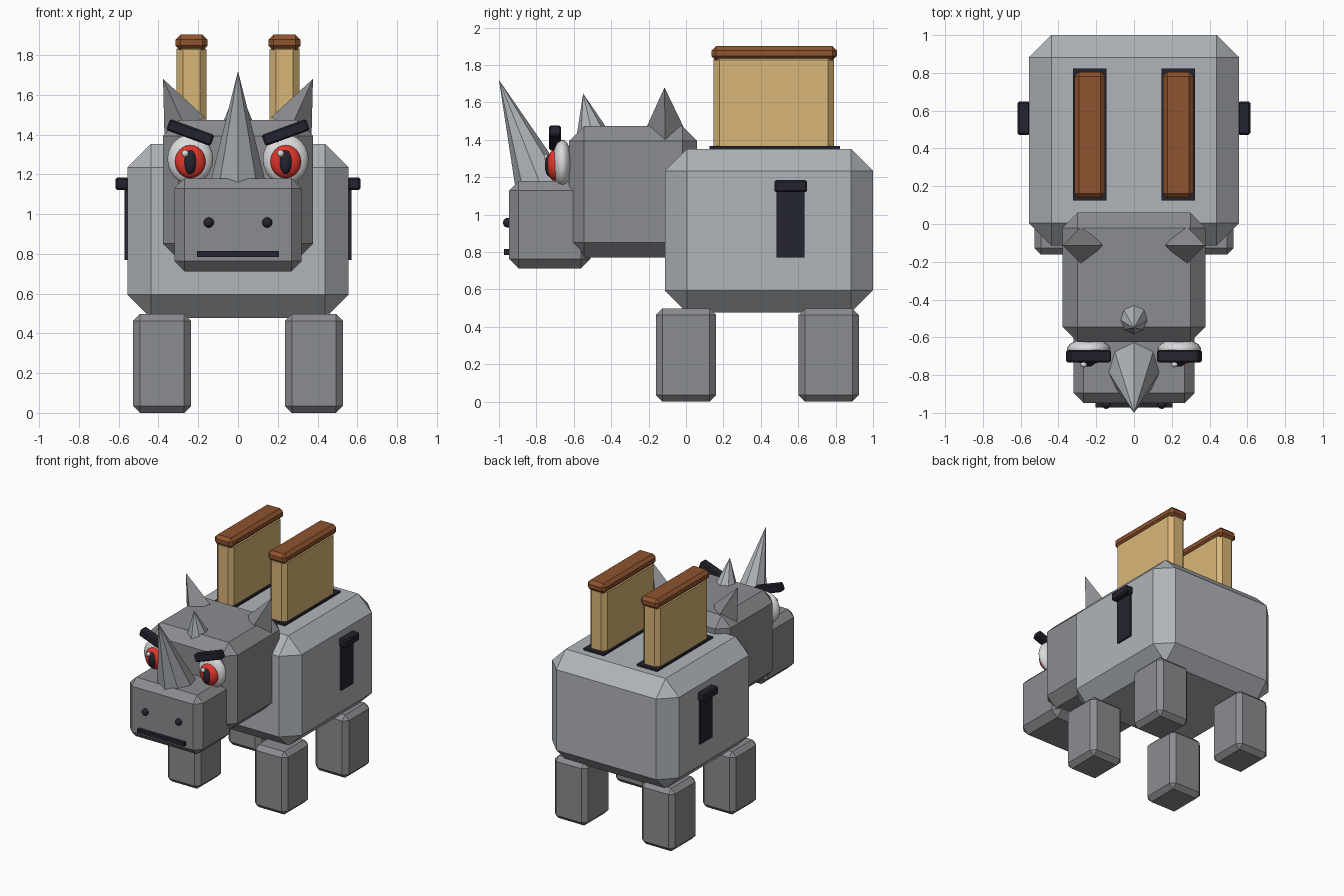
import bpy, bmesh, math
from mathutils import Matrix, Vector

if "Cube" in bpy.data.objects:
    bpy.data.objects.remove(bpy.data.objects["Cube"])


def material(name, r, g, b):
    m = bpy.data.materials.new(name)
    lin = [(c / 255 / 12.92) if c < 10 else ((c / 255 + 0.055) / 1.055) ** 2.4 for c in (r, g, b)]
    m.diffuse_color = (*lin, 1)
    m.use_nodes = True
    m.node_tree.nodes["Principled BSDF"].inputs["Base Color"].default_value = m.diffuse_color
    return m


LIGHT = material("light_grey", 176, 180, 185)
GREY = material("mid_grey", 139, 140, 144)
BREAD = material("bread", 217, 182, 119)
CRUST = material("crust_brown", 142, 83, 46)
DARK = material("near_black", 36, 36, 48)
RED = material("iris_red", 226, 54, 44)
WHITE = material("eye_white", 218, 218, 220)


def finish(name, bm, mat, smooth=False):
    me = bpy.data.meshes.new(name)
    bmesh.ops.recalc_face_normals(bm, faces=bm.faces)
    for f in bm.faces:
        f.smooth = smooth
    bm.to_mesh(me)
    bm.free()
    me.materials.append(mat)
    ob = bpy.data.objects.new(name, me)
    bpy.context.collection.objects.link(ob)
    return ob


def box(name, mat, x, y, z, chamfer=0.0, roll=0.0):
    """Chamfered box from (min, max) ranges, rolled about the y axis."""
    bm = bmesh.new()
    bmesh.ops.create_cube(bm, size=1)
    size = [r[1] - r[0] for r in (x, y, z)]
    bmesh.ops.scale(bm, vec=size, verts=bm.verts)
    if chamfer:
        bmesh.ops.bevel(bm, geom=bm.edges[:], offset=chamfer, segments=1,
                        affect='EDGES', profile=0.5)
    centre = Vector([(r[0] + r[1]) / 2 for r in (x, y, z)])
    bm.transform(Matrix.Translation(centre) @ Matrix.Rotation(roll, 4, 'Y'))
    return finish(name, bm, mat)


def ball(name, mat, centre, radii, segs=24):
    bm = bmesh.new()
    bmesh.ops.create_uvsphere(bm, u_segments=segs, v_segments=segs // 2, radius=1)
    bmesh.ops.scale(bm, vec=radii, verts=bm.verts)
    bmesh.ops.translate(bm, vec=centre, verts=bm.verts)
    return finish(name, bm, mat, True)


def spike(name, mat, base, tip, radius, sides):
    """Pointed cone whose axis runs from base to tip."""
    base, tip = Vector(base), Vector(tip)
    axis = tip - base
    bm = bmesh.new()
    bmesh.ops.create_cone(bm, cap_ends=True, segments=sides, radius1=radius,
                          radius2=0, depth=axis.length)
    bmesh.ops.remove_doubles(bm, verts=bm.verts, dist=1e-5)
    turn = Vector((0, 0, 1)).rotation_difference(axis.normalized()).to_matrix().to_4x4()
    bm.transform(Matrix.Translation((base + tip) / 2) @ turn)
    return finish(name, bm, mat)


def span(centre, half):
    return (centre - half, centre + half)


# Body, head and snout
box("body", LIGHT, (-0.556, 0.556), (-0.113, 1.0), (0.477, 1.352), 0.118)
box("head", GREY, (-0.378, 0.378), (-0.625, 0.06), (0.772, 1.473), 0.08)
box("snout", GREY, (-0.32, 0.32), (-0.947, -0.51), (0.712, 1.18), 0.052)
box("mouth", DARK, (-0.205, 0.205), (-0.972, -0.93), (0.785, 0.815))

# Horns
spike("nose_horn", LIGHT, (0, -0.76, 1.115), (0, -1.0, 1.72), 0.15, 8)
spike("brow_horn", LIGHT, (0, -0.505, 1.45), (0, -0.55, 1.648), 0.08, 8)

for s, side in ((-1, "left"), (1, "right")):
    # Legs
    for part, y in (("front", 0.0), ("back", 0.763)):
        box(f"{part}_leg_{side}", GREY, span(s * 0.382, 0.146), span(y, 0.161),
            (0, 0.498), 0.035)

    # Toast slices standing in their slots
    x = s * 0.234
    box(f"slot_{side}", DARK, span(x, 0.089), (0.125, 0.823), (1.34, 1.367))
    box(f"toast_{side}", BREAD, span(x, 0.075), (0.147, 0.79), (1.3, 1.86), 0.032)
    box(f"crust_{side}", CRUST, span(x, 0.08), (0.137, 0.806), (1.823, 1.902), 0.024)

    # Lever track and knob on each flank
    box(f"lever_track_{side}", DARK, span(s * 0.555, 0.016), (0.485, 0.633), (0.77, 1.17))
    box(f"lever_knob_{side}", DARK, span(s * 0.583, 0.034), (0.472, 0.648), (1.12, 1.184), 0.01)

    # Ears
    spike(f"ear_{side}", GREY, (s * 0.268, -0.112, 1.44), (s * 0.377, -0.115, 1.68), 0.112, 4)

    # Eyes: the glint sits on the same side of both
    x = s * 0.24
    ball(f"eyeball_{side}", WHITE, (x, -0.662, 1.275), (0.115, 0.053, 0.125))
    ball(f"iris_{side}", RED, (x, -0.702, 1.264), (0.077, 0.042, 0.083))
    ball(f"pupil_{side}", DARK, (x, -0.725, 1.262), (0.034, 0.03, 0.062))
    ball(f"glint_{side}", WHITE, (x - 0.026, -0.744, 1.305), (0.018, 0.015, 0.018), 12)

    # Slanted eyebrows
    box(f"eyebrow_{side}", DARK, span(x, 0.119), span(-0.7, 0.033), span(1.41, 0.03),
        0.009, -s * math.radians(20))

    # Nostrils
    ball(f"nostril_{side}", DARK, (s * 0.147, -0.953, 0.957), (0.026, 0.026, 0.026), 12)
